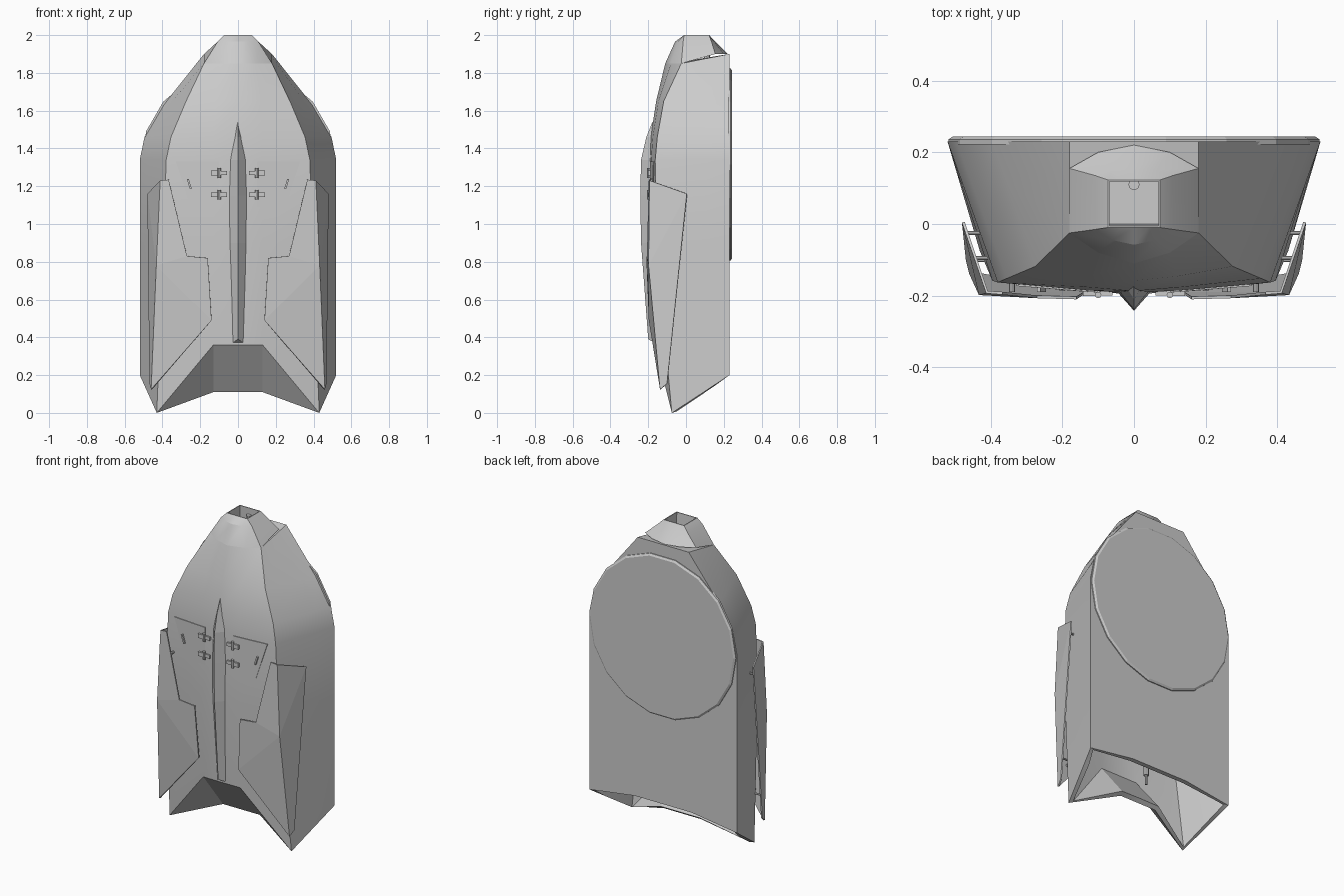
import bpy, bmesh, math
from mathutils import Vector

if "Cube" in bpy.data.objects:
    bpy.data.objects.remove(bpy.data.objects["Cube"])


def make(name, verts, faces, solid=0, offset=-1, mirror=False, smooth=0, fix=True):
    bm = bmesh.new()
    vs = [bm.verts.new(v) for v in verts]
    for f in faces:
        bm.faces.new([vs[i] for i in f])
    bmesh.ops.remove_doubles(bm, verts=bm.verts, dist=1e-5)
    if fix:
        bmesh.ops.recalc_face_normals(bm, faces=bm.faces)
    me = bpy.data.meshes.new(name)
    bm.to_mesh(me)
    bm.free()
    ob = bpy.data.objects.new(name, me)
    bpy.context.collection.objects.link(ob)
    bpy.ops.object.select_all(action='DESELECT')
    ob.select_set(True)
    bpy.context.view_layer.objects.active = ob
    if solid:
        m = ob.modifiers.new("thickness", 'SOLIDIFY')
        m.thickness, m.offset = solid, offset
        bpy.ops.object.modifier_apply(modifier=m.name)
    if mirror:
        ob.modifiers.new("mirror", 'MIRROR').use_mirror_merge = False
    if smooth:
        bpy.ops.object.shade_smooth_by_angle(angle=math.radians(smooth))
    return ob


def full_ring(half):
    # half ring runs from front centre to back centre on +x
    return half + [(-x, y, z) for x, y, z in half[-2:0:-1]]


def loft(name, rings, cap_start=False, cap_end=True, **kw):
    n = len(rings[0])
    verts = [v for r in rings for v in r]
    faces = [(k*n + i, k*n + (i+1) % n, (k+1)*n + (i+1) % n, (k+1)*n + i)
             for k in range(len(rings)-1) for i in range(n)]
    if cap_start:
        faces.append(tuple(range(n))[::-1])
    if cap_end:
        faces.append(tuple((len(rings)-1)*n + i for i in range(n)))
    return make(name, verts, faces, **kw)


def box(name, c, s, mirror=True, tilt=0):
    verts = []
    for k in range(8):
        x, y, z = [(1 if k >> a & 1 else -1) * s[a] / 2 for a in range(3)]
        ca, sa = math.cos(tilt), math.sin(tilt)
        verts.append((c[0] + x*ca - z*sa, c[1] + y, c[2] + x*sa + z*ca))
    faces = [(0, 2, 3, 1), (4, 5, 7, 6), (0, 1, 5, 4), (2, 6, 7, 3), (0, 4, 6, 2), (1, 3, 7, 5)]
    return make(name, verts, faces, mirror=mirror)


def rod(name, a, b, r, mirror=True, n=8, r2=None):
    a, b = Vector(a), Vector(b)
    q = (b - a).to_track_quat('Z', 'Y')
    rings = [[p + q @ Vector((rr*math.cos(t*math.tau/n), rr*math.sin(t*math.tau/n), 0))
              for t in range(n)] for p, rr in ((a, r), (b, r2 or r))]
    return loft(name, rings, cap_start=True, mirror=mirror)


# hollow hull: front centre, front mid, front corner, back corner, back mid z
def section(c, m, f, b, kx=.2, kz=None):
    s = tuple(Vector(f).lerp(Vector(b), .706))
    kz = b[2] if kz is None else kz
    return full_ring([c, m, f, s, b, (kx, .23, kz), (0, .23, kz)])


foot_f, foot_b = (.43, -.075, 0), (.52, .23, .2)
hull = [
    section((0, .035, .11), (.13, .035, .11), foot_f, foot_b, kz=.245),
    section((0, -.167, .36), (.13, -.165, .36), foot_f, foot_b, kz=.245),
    section((0, -.195, .9), (.13, -.19, .9), (.395, -.158, .9), (.52, .23, .9)),
    section((0, -.192, 1.34), (.13, -.185, 1.34), (.38, -.163, 1.34), (.52, .23, 1.34)),
    section((0, -.187, 1.46), (.13, -.176, 1.46), (.355, -.152, 1.46), (.495, .23, 1.46)),
    section((0, -.158, 1.65), (.12, -.146, 1.65), (.275, -.118, 1.65), (.395, .23, 1.63)),
    section((0, -.11, 1.85), (.1, -.08, 1.85), (.18, -.025, 1.85), (.18, .23, 1.9), kx=.1),
]
loft("hull", hull, solid=.03, smooth=25, fix=False)

# nose cap with open recessed top
nose = [
    [(0, -.11, 1.85), (.1, -.08, 1.85), (.18, -.025, 1.85), (.18, .155, 1.9), (.1, .2, 1.9), (0, .22, 1.9)],
    [(0, -.058, 1.965), (.06, -.045, 1.965), (.108, -.015, 1.965), (.108, .135, 1.965), (.06, .15, 1.965), (0, .155, 1.965)],
    [(0, -.01, 2), (.04, -.01, 2), (.073, -.01, 2), (.073, .123, 2), (.04, .123, 2), (0, .123, 2)],
    [(0, -.005, 2), (.04, -.005, 2), (.068, -.005, 2), (.068, .118, 2), (.04, .118, 2), (0, .118, 2)],
    [(0, 0, 1.92), (.04, 0, 1.92), (.068, 0, 1.92), (.068, .12, 1.92), (.04, .12, 1.92), (0, .12, 1.92)],
]
loft("nose", [full_ring(r) for r in nose], smooth=28, fix=False)

# central rod seen at both ends
rod("core_rod", (0, .11, .26), (0, .11, 1.96), .016, mirror=False)
rod("core_rod_tip", (0, .11, .2), (0, .11, .26), .008, mirror=False)

# keel ridge: z at wall, half width, ridge y, wall y, ridge z
keel = [(.365, .037, -.2, -.155, .39), (.9, .055, -.238, -.18, .9), (1.15, .055, -.242, -.18, 1.15),
        (1.34, .047, -.238, -.18, 1.34), (1.46, .022, -.21, -.175, 1.46), (1.54, .002, -.178, -.165, 1.54)]
loft("keel", [[(w, yw, z), (0, yr, zr), (-w, yw, z)][::-1] for z, w, yr, yw, zr in keel], cap_start=True)

# round back plate
rings = [[(r*math.cos(a*math.tau/18), y, 1.315 + r*math.sin(a*math.tau/18)) for a in range(18)]
         for r, y in ((.517, .222), (.517, .236), (.505, .244))]
loft("back_disc", rings, cap_start=True)

# folded stand-off armour plates
plate = [(.41, -.19, 1.23), (.367, -.193, 1.235), (.27, -.203, .83), (.16, -.206, .82), (.14, -.193, .49),
         (.457, -.135, .125), (.43, -.195, .78), (.476, .005, 1.16), (.465, -.1, .155)]
make("armour_plate", plate, [(0, 1, 2, 6), (2, 3, 4, 6), (4, 5, 6), (0, 6, 7), (6, 5, 8, 7)],
     solid=.008, offset=0, mirror=True)
for y, z, x in ((-.025, 1.1, .472), (-.095, 1.1, .445), (-.1, .3, .462)):
    rod("side_strut", (.4, y, z), (x, y, z), .006)
for x, z in ((.34, 1.1), (.26, .76), (.2, .5), (.38, .3)):
    rod("front_strut", (x, -.12, z), (x, -.19 if z > .4 else -.15, z), .008)

# hatches, their handles and hinges
door = [(.328, -.173, 1.33), (.25, -.178, 1.09), (.1, -.192, 1.09), (.1, -.191, 1.33)]
make("hatch", door + [(x, y + .012, z) for x, y, z in door],
     [(0, 1, 2, 3), (7, 6, 5, 4)] + [(i, i+4, (i+1) % 4 + 4, (i+1) % 4) for i in range(4)], mirror=True)
box("hatch_handle", (.258, -.182, 1.212), (.01, .014, .055), tilt=-.3)
for z in (1.27, 1.155):
    box("hinge_leaf", (.082, -.192, z), (.045, .016, .022))
    box("hinge_pad", (.123, -.194, z), (.038, .014, .026))
    rod("hinge_barrel", (.1, -.198, z-.026), (.1, -.198, z+.026), .009)
